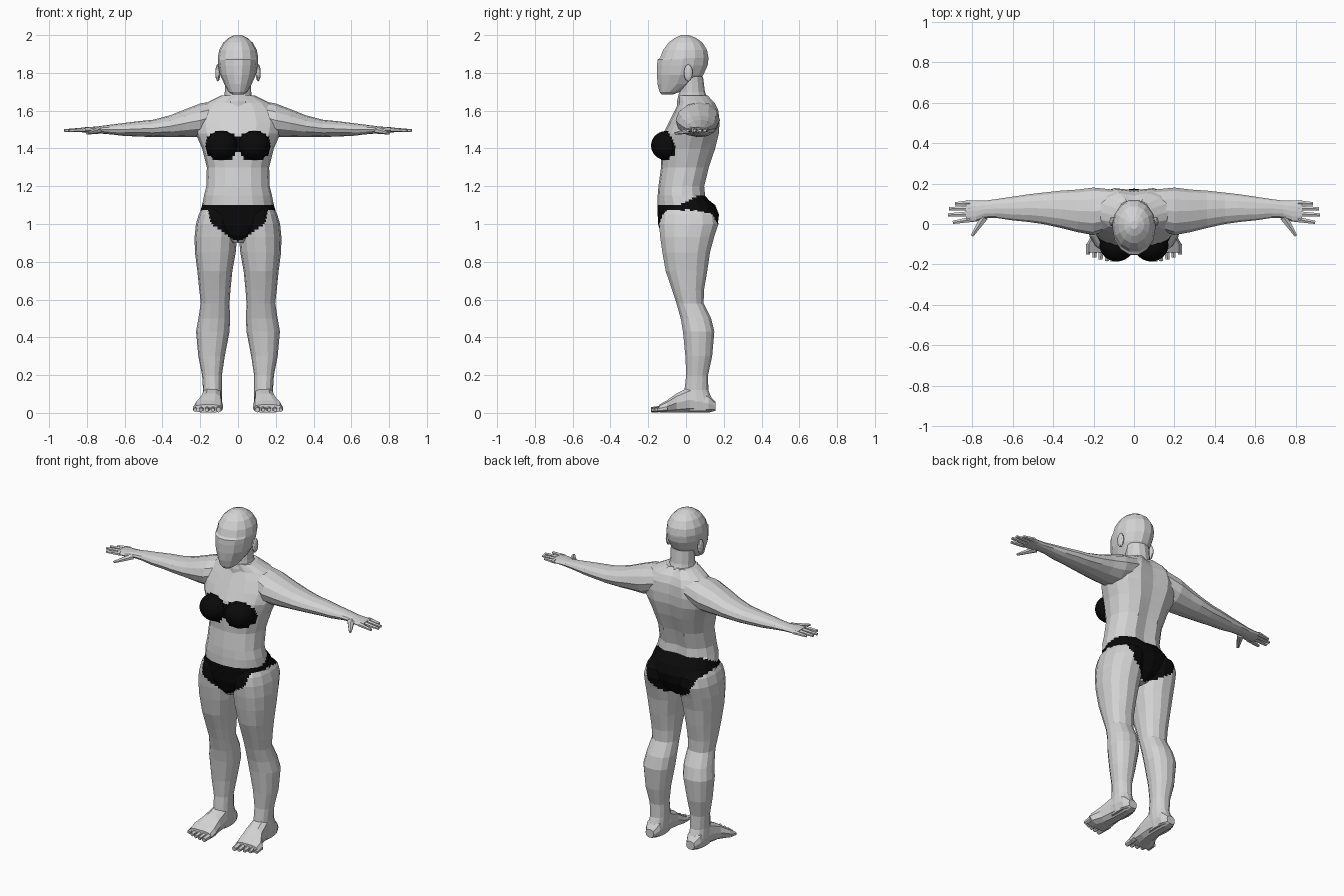
import bpy, bmesh, math
from mathutils import Vector, Matrix

cube = bpy.data.objects.get("Cube")
if cube:
    bpy.data.objects.remove(cube)


def make_material(name, colour):
    mat = bpy.data.materials.new(name)
    mat.use_nodes = True
    mat.diffuse_color = colour
    mat.node_tree.nodes["Principled BSDF"].inputs["Base Color"].default_value = colour
    return mat


SKIN = make_material("pale_grey_skin", (.65, .65, .65, 1))
CLOTH = make_material("black_cloth", (.003, .003, .003, 1))


def interpolate(points, value):
    for (a, fa), (b, fb) in zip(points, points[1:]):
        if value <= b:
            return fa + (fb - fa) * (value - a) / (b - a)
    return points[-1][1]


# Lower edges of the briefs: height against distance from the centre line
FRONT_HEM = [(0, .91), (.03, .92), (.09, .97), (.14, 1.0), (.16, 1.07), (.3, 1.085)]
BACK_HEM = [(0, .9), (.08, .93), (.13, .96), (.17, 1.05), (.2, 1.08), (.3, 1.09)]
WAISTBAND = [(-.2, 1.105), (-.02, 1.105), (.05, 1.145), (.2, 1.15)]


def is_cloth(p):
    x = abs(p.x)
    if p.z < 1.2:
        hem = FRONT_HEM if p.y < 0 else BACK_HEM
        return interpolate(hem, x) < p.z < interpolate(WAISTBAND, p.y)
    cup = ((x - .085) / .092) ** 2 + ((p.z - 1.415) / .077) ** 2 < 1
    bridge = x < .05 and abs(p.z - 1.415) < .025
    return p.y < -.06 and (cup or bridge)


def finish(bm, name, side=1, painted=False):
    """Mirror to the wanted side, colour by rule and make the object."""
    for v in bm.verts:
        v.co.x *= side
    bmesh.ops.recalc_face_normals(bm, faces=bm.faces)
    if painted:
        for f in bm.faces:
            f.material_index = int(is_cloth(f.calc_center_median()))
    mesh = bpy.data.meshes.new(name)
    bm.to_mesh(mesh)
    bm.free()
    mesh.materials.append(SKIN)
    mesh.materials.append(CLOTH)
    obj = bpy.data.objects.new(name, mesh)
    bpy.context.collection.objects.link(obj)
    return obj


def loft(name, axis, sections, side=1, sides=16, power=2.2, painted=False, groove=0):
    """Skin rounded sections: position on the axis, then low and high bounds."""
    bm = bmesh.new()
    rings = []
    for pos, a0, a1, b0, b1 in sections:
        ring = []
        for i in range(sides):
            t = math.tau * i / sides
            c, s = math.cos(t), math.sin(t)
            a = (a0 + a1) / 2 + (a1 - a0) / 2 * math.copysign(abs(c) ** (2 / power), c)
            b = (b0 + b1) / 2 + (b1 - b0) / 2 * math.copysign(abs(s) ** (2 / power), s)
            if groove and abs(a) < .001 and b > 0 and pos > 1.1:
                b -= groove
            co = {"x": (pos, a, b), "y": (a, pos, b), "z": (a, b, pos)}[axis]
            ring.append(bm.verts.new(co))
        rings.append(ring)
    for low, high in zip(rings, rings[1:]):
        for i in range(sides):
            j = (i + 1) % sides
            bm.faces.new((low[i], low[j], high[j], high[i]))
    bm.faces.new(rings[0])
    bm.faces.new(rings[-1])
    if painted:
        # Finer faces keep the same facets but give the cloth a clean edge
        bmesh.ops.subdivide_edges(bm, edges=bm.edges[:], cuts=4, use_grid_fill=True)
    return finish(bm, name, side, painted)


def digit(name, start, end, r1, r2, side, flat=1):
    """Tapered finger or toe between two points."""
    bm = bmesh.new()
    start, end = Vector(start), Vector(end)
    line = end - start
    turn = line.to_track_quat("Z", "Y").to_matrix().to_4x4()
    bmesh.ops.create_cone(bm, cap_ends=True, segments=6, radius1=r1, radius2=r2,
                          depth=line.length,
                          matrix=Matrix.Translation((start + end) / 2) @ turn)
    middle = (start + end) / 2
    for v in bm.verts:
        v.co.z = middle.z + (v.co.z - middle.z) * flat
    finish(bm, name, side)


def ball(name, centre, radii, side, detail, painted=False):
    bm = bmesh.new()
    bmesh.ops.create_icosphere(bm, subdivisions=detail, radius=1,
                               matrix=Matrix.Translation(centre) @ Matrix.Diagonal((*radii, 1)))
    finish(bm, name, side, painted)


def symmetric(rows):
    return [(z, -w, w, front, back) for z, w, front, back in rows]


# Trunk from crotch to the base of the neck
loft("torso", "z", symmetric([
    (.9, .04, -.1, .09), (.94, .1, -.13, .14), (1, .18, -.148, .168),
    (1.05, .205, -.15, .175), (1.1, .19, -.152, .155), (1.15, .18, -.15, .11),
    (1.2, .168, -.146, .105), (1.3, .165, -.132, .13), (1.4, .19, -.135, .165),
    (1.48, .225, -.12, .185), (1.54, .235, -.09, .187), (1.6, .21, -.06, .18),
    (1.64, .17, -.04, .16), (1.68, .09, -.04, .12)]), painted=True, groove=.02)

# Neck and head
loft("neck", "z", symmetric([
    (1.58, .09, -.05, .15), (1.65, .075, -.048, .12),
    (1.7, .07, -.035, .1), (1.78, .07, -.03, .09)]), sides=12, power=2)
loft("head", "z", symmetric([
    (1.685, .028, -.13, -.07), (1.7, .05, -.142, -.03), (1.74, .072, -.153, .055),
    (1.79, .095, -.157, .095), (1.84, .104, -.157, .118), (1.87, .107, -.154, .122),
    (1.88, .107, -.14, .122), (1.92, .1, -.125, .115), (1.96, .078, -.095, .09),
    (1.985, .05, -.06, .055), (2, .018, -.025, .015)]), sides=14, power=2)

for side, label in ((1, "left_"), (-1, "right_")):
    ball(label + "ear", (.107, .012, 1.8), (.014, .024, .046), side, 2)
    ball(label + "breast", (.085, -.105, 1.415), (.085, .08, .077), side, 4, True)

    # Arm and palm, out along x
    loft(label + "arm", "x", [
        (.1, -.02, .17, 1.5, 1.655), (.2, -.055, .18, 1.46, 1.638),
        (.28, -.04, .17, 1.46, 1.607), (.36, -.02, .165, 1.46, 1.575),
        (.45, 0, .155, 1.46, 1.552), (.52, .01, .147, 1.463, 1.545),
        (.6, .018, .135, 1.466, 1.535), (.68, .03, .123, 1.475, 1.525),
        (.74, .03, .115, 1.48, 1.517), (.78, .012, .115, 1.483, 1.514),
        (.83, .008, .118, 1.486, 1.511)], side, 12, 2)
    fingers = [("little", .105, .1, .885), ("ring", .078, .075, .915),
               ("middle", .05, .045, .92), ("index", .022, .008, .895)]
    for name, y0, y1, tip in fingers:
        digit(label + name + "_finger", (.81, y0, 1.499), (tip, y1, 1.494),
              .015, .009, side, .85)
    digit(label + "thumb", (.74, .035, 1.497), (.8, -.058, 1.478), .022, .008, side, .8)

    # Leg from hip to ankle
    loft(label + "leg", "z", [
        (0.01, .095, .18, -.02, .15), (.06, .085, .19, -.03, .145),
        (.12, .085, .185, -.01, .12), (.2, .085, .19, 0, .118),
        (.3, .07, .21, -.005, .14), (.43, .045, .222, -.018, .152),
        (.5, .042, .21, -.03, .135), (.58, .045, .197, -.052, .095),
        (.65, .04, .205, -.075, .097), (.75, .03, .215, -.11, .115),
        (.85, .012, .228, -.128, .13), (.93, .005, .23, -.14, .152),
        (1, .005, .223, -.146, .175), (1.05, .01, .208, -.14, .168),
        (1.09, .04, .185, -.11, .12)], side, 14, 2.2, True)

    # Foot from heel to ball, then the toes
    loft(label + "foot", "y", [
        (.155, .11, .165, .01, .06), (.12, .09, .185, 0, .1),
        (.02, .085, .19, 0, .14), (-.05, .083, .205, 0, .105),
        (-.1, .078, .235, 0, .068), (-.14, .08, .235, 0, .045)], side, 10, 2.6)
    for i, tip in enumerate((-.185, -.183, -.175, -.165, -.15)):
        x = .1 + .031 * i
        size = .02 if i == 0 else .016
        digit(label + "toe_" + str(i + 1), (x, -.1, .025), (x + .003, tip, .016),
              size, size * .7, side)
